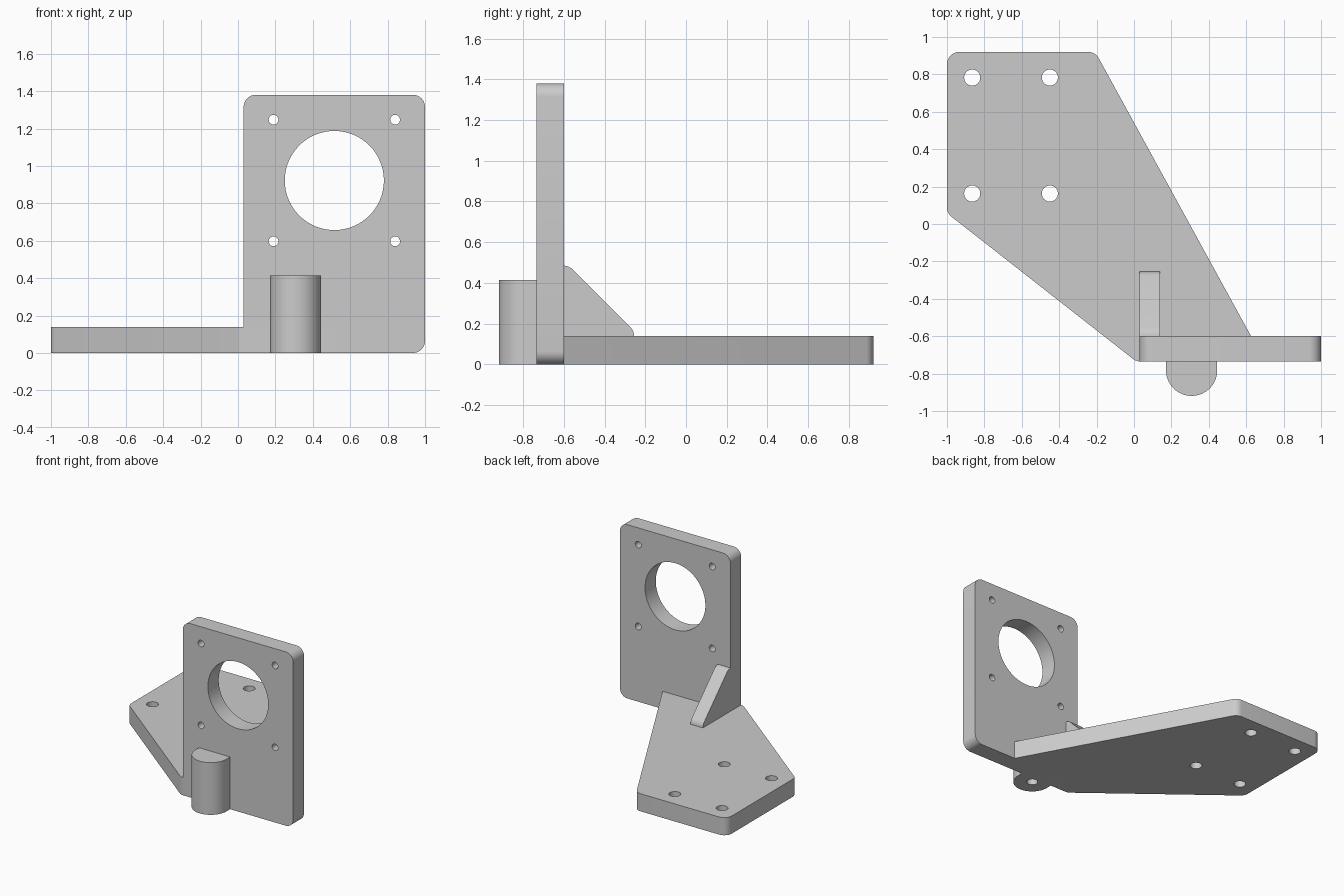
import bpy, bmesh, math
from mathutils import Vector

cube = bpy.data.objects.get("Cube")
if cube:
    bpy.data.objects.remove(cube, do_unlink=True)

# One plain grey for the whole bracket
grey = bpy.data.materials.new("plain_grey")
grey.use_nodes = True
colour = (0.6, 0.6, 0.6, 1)
grey.diffuse_color = colour
grey.node_tree.nodes["Principled BSDF"].inputs["Base Color"].default_value = colour

# Map a profile point (u, v) and a depth w to 3D, by extrusion axis
PLACE = {
    "X": lambda u, v, w: (w, u, v),
    "Y": lambda u, v, w: (u, w, v),
    "Z": lambda u, v, w: (u, v, w),
}


def rounded(corners, steps=8):
    """Round each (u, v, radius) corner with a tangent arc."""
    out = []
    for i, (u, v, r) in enumerate(corners):
        p = Vector((u, v))
        if r == 0:
            out.append(p)
            continue
        a = (Vector(corners[i - 1][:2]) - p).normalized()
        b = (Vector(corners[(i + 1) % len(corners)][:2]) - p).normalized()
        half = a.angle(b) / 2
        centre = p + (a + b).normalized() * (r / math.sin(half))
        start = (p + a * (r / math.tan(half)) - centre).normalized()
        end = (p + b * (r / math.tan(half)) - centre).normalized()
        out += [centre + start.slerp(end, k / steps) * r for k in range(steps + 1)]
    return out


def circle(u, v, r, n=64):
    return [Vector((u + r * math.cos(math.tau * k / n), v + r * math.sin(math.tau * k / n)))
            for k in range(n)]


def prism(name, points, axis, low, high):
    """Extrude a closed profile along an axis."""
    bm = bmesh.new()
    verts = [bm.verts.new(PLACE[axis](p.x, p.y, low)) for p in points]
    face = bm.faces.new(verts)
    top = bmesh.ops.extrude_face_region(bm, geom=[face])["geom"]
    shift = Vector(PLACE[axis](0, 0, high - low))
    bmesh.ops.translate(bm, vec=shift, verts=[g for g in top if isinstance(g, bmesh.types.BMVert)])
    bmesh.ops.recalc_face_normals(bm, faces=bm.faces)
    mesh = bpy.data.meshes.new(name)
    bm.to_mesh(mesh)
    bm.free()
    mesh.materials.append(grey)
    obj = bpy.data.objects.new(name, mesh)
    bpy.context.collection.objects.link(obj)
    return obj


def activate(obj):
    bpy.ops.object.select_all(action="DESELECT")
    obj.select_set(True)
    bpy.context.view_layer.objects.active = obj


def drill(obj, axis, low, high, holes):
    """Cut round holes (u, v, radius) through a part."""
    for u, v, r in holes:
        cutter = prism("hole_cutter", circle(u, v, r), axis, low, high)
        cutter.hide_render = True
        mod = obj.modifiers.new("hole", "BOOLEAN")
        mod.operation = "DIFFERENCE"
        mod.solver = "EXACT"
        mod.object = cutter
        activate(obj)
        bpy.ops.object.modifier_apply(modifier=mod.name)
        bpy.data.objects.remove(cutter, do_unlink=True)


FRONT, BACK, THICK, R = -0.735, -0.6, 0.14, 0.065

# Slanted base plate with four screw holes
base = prism("base_plate", rounded([
    (-1, 0.058, R), (0.012, FRONT, R), (0.7, FRONT, 0),
    (-0.207, 0.92, R), (-1, 0.92, R)]), "Z", 0, THICK)
drill(base, "Z", -0.1, 0.3, [(x, y, 0.043) for x in (-0.865, -0.45) for y in (0.163, 0.783)])

# Upright motor plate with a large bore and four screw holes
upright = prism("upright_plate", rounded([
    (0.03, 0, R), (1, 0, R), (1, 1.38, R), (0.03, 1.38, R)]), "Y", FRONT, BACK)
screws = [(x, z, 0.026) for x in (0.19, 0.84) for z in (0.597, 1.247)]
drill(upright, "Y", -0.9, -0.4, [(0.515, 0.922, 0.265)] + screws)

# Triangular gusset behind the upright plate
gusset = prism("gusset", rounded([
    (BACK - 0.01, 0.13, 0), (-0.255, 0.13, 0), (-0.255, 0.165, R),
    (-0.575, 0.485, R), (BACK - 0.01, 0.485, 0)]), "X", 0.03, 0.14)

# Round-fronted boss with a blind hole from below
cx, cy, cr = 0.308, -0.782, 0.137
arc = [Vector((cx + cr * math.cos(a), cy + cr * math.sin(a)))
       for a in (math.pi * (1 + k / 32) for k in range(33))]
boss = prism("boss", arc + [Vector((cx + cr, FRONT + 0.01)), Vector((cx - cr, FRONT + 0.01))],
             "Z", 0, 0.415)
drill(boss, "Z", -0.1, 0.3, [(cx, cy, 0.04)])

for part in (base, upright, gusset, boss):
    activate(part)
    bpy.ops.object.shade_smooth_by_angle(angle=math.radians(30))
